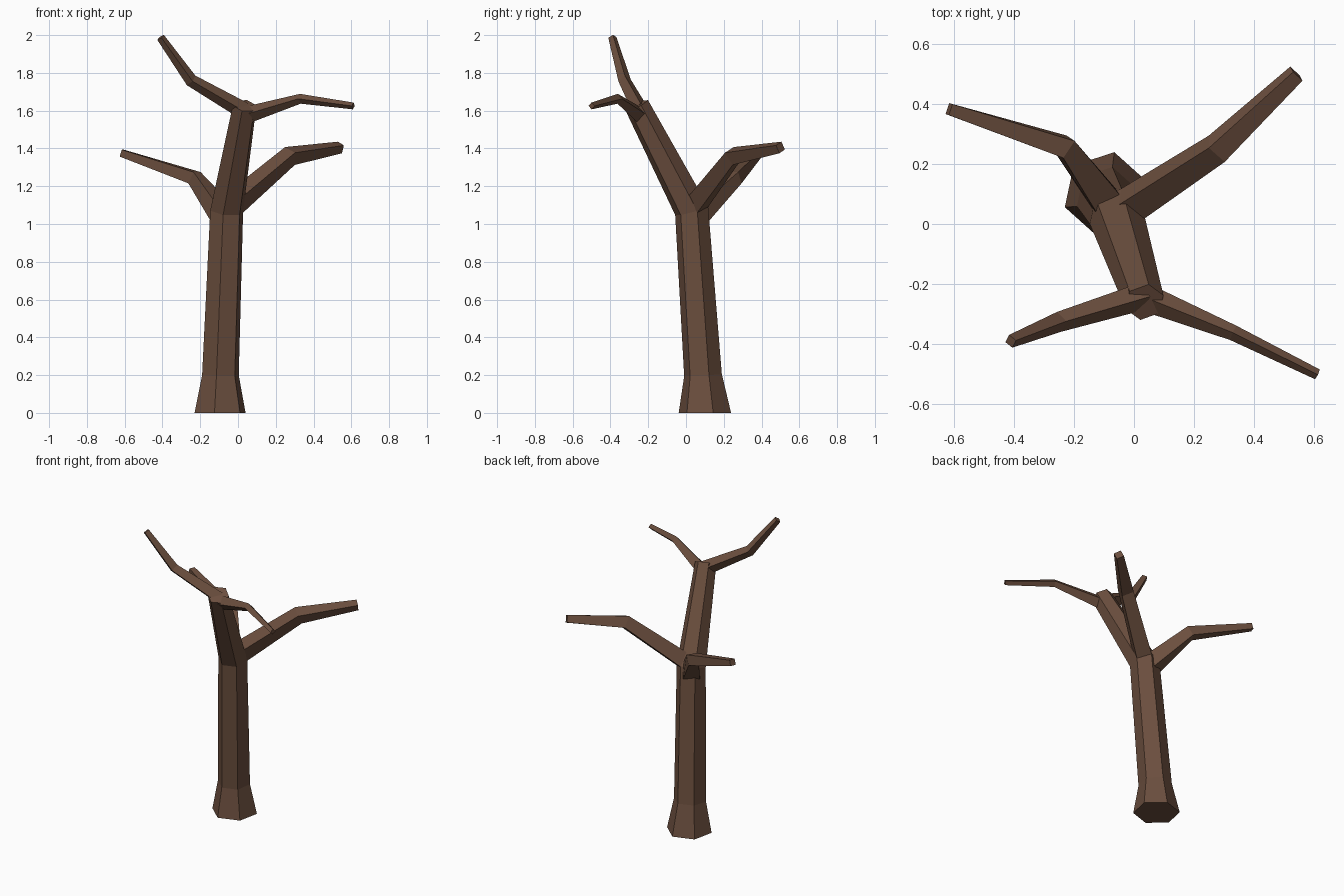
import bpy, bmesh, math
from mathutils import Vector

if "Cube" in bpy.data.objects:
    bpy.data.objects.remove(bpy.data.objects["Cube"])

bark = bpy.data.materials.new("brown_bark")
bark.diffuse_color = (0.147, 0.077, 0.048, 1)
bark.use_nodes = True
bark.node_tree.nodes["Principled BSDF"].inputs["Base Color"].default_value = bark.diffuse_color


def limb(name, path, sides, angle, ref=None):
    """Flat-faced tapered tube. path = [(x, y, z, radius)]; angle = first corner."""
    pts = [Vector(p[:3]) for p in path]
    bm = bmesh.new()
    rings = []
    for i, p in enumerate(pts):
        a = (p - pts[i - 1]).normalized() if i else Vector()
        b = (pts[i + 1] - p).normalized() if i + 1 < len(pts) else Vector()
        t = (a + b).normalized()
        # side axis: fixed for the trunk, level for the branches
        u = (ref - t * ref.dot(t)) if ref else t.cross(Vector((0, 0, 1)))
        u.normalize()
        v = t.cross(u) if ref else u.cross(t)
        ring = []
        for k in range(sides):
            w = math.radians(angle + 360 * k / sides)
            ring.append(bm.verts.new(p + (u * math.cos(w) + v * math.sin(w)) * path[i][3]))
        rings.append(ring)
    for r, s in zip(rings, rings[1:]):
        for k in range(sides):
            n = (k + 1) % sides
            bm.faces.new((r[k], r[n], s[n], s[k]))
    bm.faces.new(rings[0])
    bm.faces.new(rings[-1])
    bmesh.ops.recalc_face_normals(bm, faces=bm.faces)
    me = bpy.data.meshes.new(name)
    bm.to_mesh(me)
    bm.free()
    me.materials.append(bark)
    bpy.context.collection.objects.link(bpy.data.objects.new(name, me))


# Six-sided trunk: flared foot, straight stem, leaning upper part (level foot ring)
limb("trunk", [(-0.095, 0.10, 0, 0.142), (-0.093, 0.09, 0.2, 0.102),
               (-0.06, 0.03, 1.07, 0.092), (0.035, -0.26, 1.627, 0.067)],
     6, 18, Vector((1, 0, 0)))

# Four-sided bent branches
limb("back_right_branch", [(-0.03, 0.05, 1.10, 0.068), (0.275, 0.25, 1.36, 0.054),
                           (0.54, 0.50, 1.405, 0.033)], 4, 110)
limb("back_left_branch", [(-0.085, 0.065, 1.055, 0.072), (-0.23, 0.257, 1.245, 0.048),
                          (-0.615, 0.382, 1.375, 0.027)], 4, 45)
limb("top_left_branch", [(0.03, -0.24, 1.60, 0.046), (-0.248, -0.325, 1.76, 0.034),
                         (-0.41, -0.39, 1.988, 0.022)], 4, 100)
limb("top_right_branch", [(0.04, -0.245, 1.575, 0.046), (0.33, -0.362, 1.663, 0.026),
                          (0.61, -0.50, 1.625, 0.018)], 4, 90)

# Settle the foot flat on the ground
me = bpy.data.objects["trunk"].data
for v in me.vertices:
    if v.co.z < 0.1:
        v.co.z = 0
